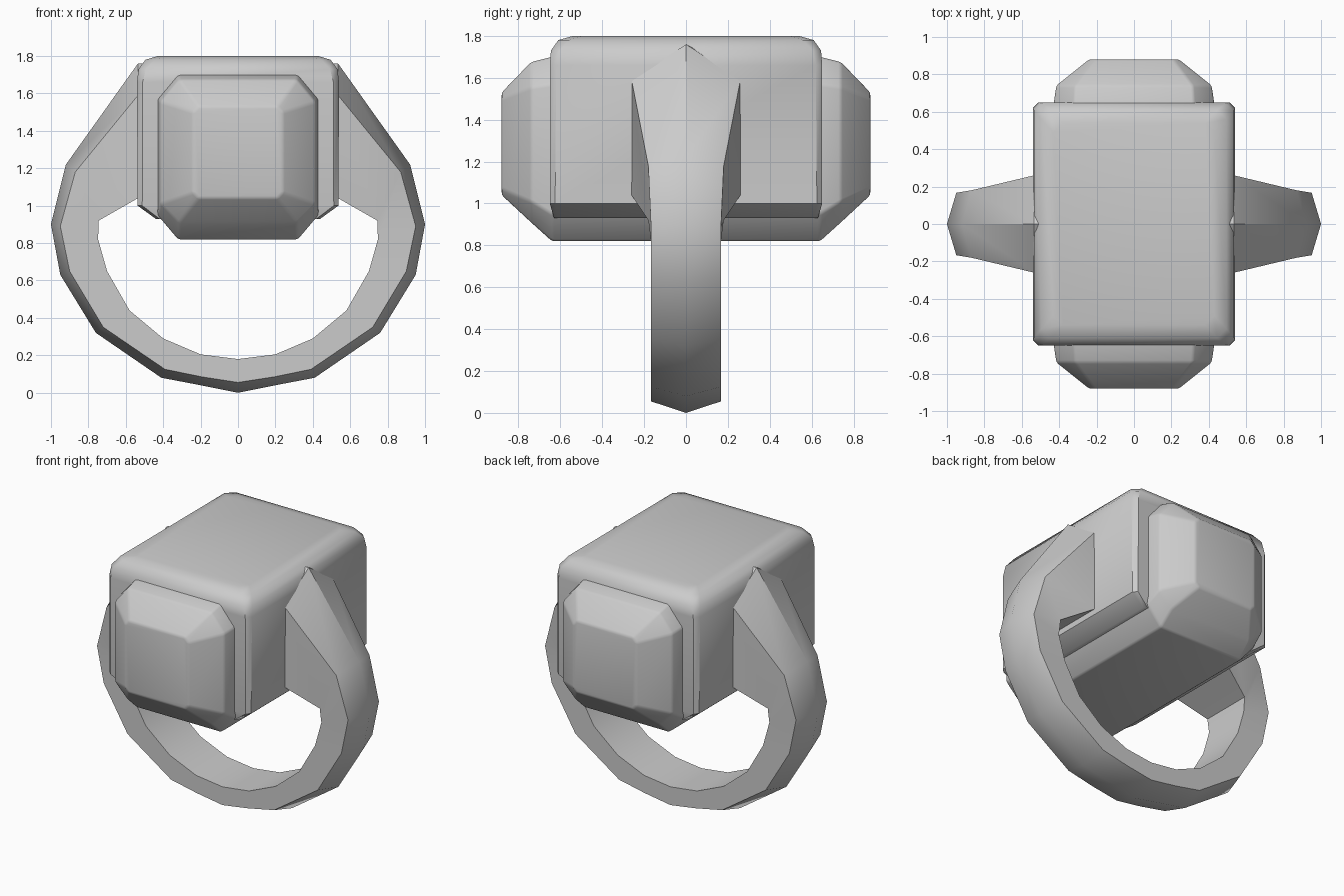
import bpy, bmesh, math

if "Cube" in bpy.data.objects:
    bpy.data.objects.remove(bpy.data.objects["Cube"])

metal = bpy.data.materials.new("grey metal")
metal.diffuse_color = (0.6, 0.6, 0.6, 1)
metal.use_nodes = True
metal.node_tree.nodes["Principled BSDF"].inputs["Base Color"].default_value = metal.diffuse_color


def loft(name, sections, angle, bevel=0.0):
    """Skin a list of equal-length point loops and cap both ends."""
    bm = bmesh.new()
    rings = [[bm.verts.new(p) for p in s] for s in sections]
    n = len(rings[0])
    for a, b in zip(rings, rings[1:]):
        for i in range(n):
            j = (i + 1) % n
            bm.faces.new((a[i], a[j], b[j], b[i]))
    bm.faces.new(rings[0])
    bm.faces.new(rings[-1])
    bmesh.ops.recalc_face_normals(bm, faces=bm.faces)
    if bevel:
        bmesh.ops.bevel(bm, geom=list(bm.edges), offset=bevel, segments=2,
                        profile=0.5, affect='EDGES', clamp_overlap=True)
    me = bpy.data.meshes.new(name)
    bm.to_mesh(me)
    bm.free()
    me.materials.append(metal)
    me.shade_smooth()
    me.set_sharp_from_angle(angle=math.radians(angle))
    ob = bpy.data.objects.new(name, me)
    bpy.context.collection.objects.link(ob)
    return ob


def octagon(w, lo, hi, cx, clo, chi):
    """Chamfered rectangle: half width, low, high, chamfer sizes."""
    right = [(w - cx, lo), (w, lo + clo), (w, hi - chi), (w - cx, hi)]
    return right + [(-u, v) for u, v in reversed(right)]


# head block: rectangular, rounded over at the top, tapering underneath
levels = [(0.93, 0.44, 0.63, 0.02), (1.0, 0.537, 0.65, 0.025),
          (1.66, 0.54, 0.65, 0.03), (1.73, 0.532, 0.645, 0.04),
          (1.78, 0.495, 0.61, 0.05), (1.80, 0.43, 0.54, 0.05)]
loft("head_block", [[(x, y, z) for x, y in octagon(w, -d, d, c, c, c)]
                    for z, w, d, c in levels], 45)

# inner bar: runs front to back, with faceted ends
ends = [(0.88, 0.24, 1.04, 1.53, 0.03, 0.03, 0.03),
        (0.74, 0.415, 0.91, 1.675, 0.10, 0.10, 0.12),
        (0.64, 0.43, 0.82, 1.70, 0.11, 0.13, 0.13)]
stations = [(-e[0],) + e[1:] for e in ends] + ends[::-1]
loft("faceted_bar", [[(x, y, z) for x, z in octagon(*rest)]
                     for y, *rest in stations], 35, 0.012)

# band: outer ridge, outer edge, inner edge (x, z each) and half width
half = [(0.20, 0.04, 0.195, 0.085, 0.20, 0.205, 0.167),
        (0.41, 0.08, 0.39, 0.125, 0.40, 0.29, 0.167),
        (0.76, 0.32, 0.72, 0.35, 0.58, 0.44, 0.167),
        (0.95, 0.63, 0.90, 0.65, 0.70, 0.65, 0.167),
        (1.00, 0.90, 0.95, 0.89, 0.748, 0.82, 0.167),
        (0.92, 1.22, 0.87, 1.18, 0.745, 0.92, 0.18),
        (0.535, 1.76, 0.535, 1.59, 0.535, 1.04, 0.26),
        (0.44, 1.76, 0.44, 1.62, 0.44, 1.09, 0.26)]
bottom = [(0, 0, 0, 0.055, 0, 0.18, 0.167)]


def band_section(s, side):
    rx, rz, ex, ez, ix, iz, w = s
    return [(side * rx, 0, rz), (side * ex, w, ez), (side * ix, w, iz),
            (side * ix, -w, iz), (side * ex, -w, ez)]


loft("ring_band", [band_section(s, -1) for s in half[::-1]]
     + [band_section(s, 1) for s in bottom + half], 35)
